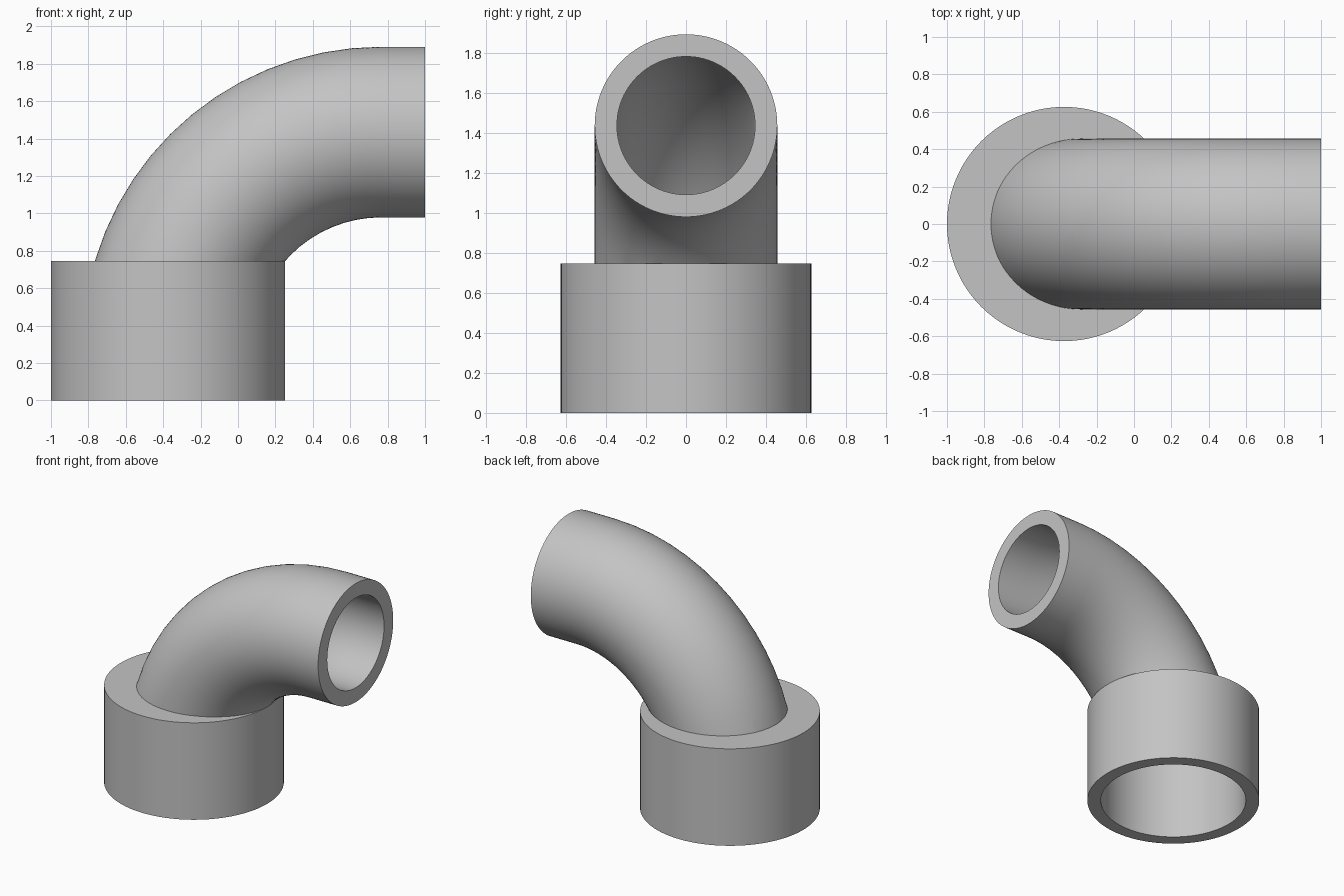
import bpy, bmesh
from math import cos, sin, pi
from mathutils import Vector

cube = bpy.data.objects.get("Cube")
if cube:
    bpy.data.objects.remove(cube, do_unlink=True)

SIDES = 96
BEND_STEPS = 16
BEND_RADIUS = 1.14
BEND_CENTRE = Vector((0.766, 0, 0.295))
SOCKET_X = BEND_CENTRE.x - BEND_RADIUS

grey = bpy.data.materials.new("plain_grey")
grey.use_nodes = True
colour = (0.55, 0.55, 0.55, 1)
grey.diffuse_color = colour
grey.node_tree.nodes["Principled BSDF"].inputs["Base Color"].default_value = colour


def loft(name, rings):
    """Skin a list of (centre, outward axis, radius) rings into a closed solid."""
    bm = bmesh.new()
    loops = []
    for centre, axis, radius in rings:
        loops.append([bm.verts.new(centre + radius * (axis * cos(2 * pi * i / SIDES)
                      + Vector((0, sin(2 * pi * i / SIDES), 0)))) for i in range(SIDES)])
    for low, high in zip(loops, loops[1:]):
        for i in range(SIDES):
            j = (i + 1) % SIDES
            bm.faces.new((low[i], low[j], high[j], high[i]))
    bm.faces.new(loops[0])
    bm.faces.new(loops[-1])
    bmesh.ops.recalc_face_normals(bm, faces=bm.faces[:])
    mesh = bpy.data.meshes.new(name)
    bm.to_mesh(mesh)
    bm.free()
    mesh.materials.append(grey)
    obj = bpy.data.objects.new(name, mesh)
    bpy.context.collection.objects.link(obj)
    return obj


def drum(name, radius, bottom, top):
    axis = Vector((-1, 0, 0))
    return loft(name, [(Vector((SOCKET_X, 0, z)), axis, radius) for z in (bottom, top)])


def bent_rod(name, radius, end_x):
    rings = []
    for k in range(BEND_STEPS + 1):
        t = pi / 2 * k / BEND_STEPS
        axis = Vector((-cos(t), 0, sin(t)))
        rings.append((BEND_CENTRE + axis * BEND_RADIUS, axis, radius))
    rings.append((Vector((end_x, 0, rings[-1][0].z)), Vector((0, 0, 1)), radius))
    return loft(name, rings)


def combine(body, tool, operation):
    mod = body.modifiers.new(operation.lower(), 'BOOLEAN')
    mod.operation = operation
    mod.solver = 'EXACT'
    mod.object = tool
    bpy.context.view_layer.objects.active = body
    bpy.ops.object.modifier_apply(modifier=mod.name)
    bpy.data.objects.remove(tool, do_unlink=True)


# Socket collar and bent pipe joined, then hollowed out
fitting = drum("elbow_fitting", 0.626, 0, 0.745)
combine(fitting, bent_rod("bent_pipe", 0.456, 1.0), 'UNION')
combine(fitting, drum("socket_bore", 0.528, -0.1, 0.64), 'DIFFERENCE')
combine(fitting, bent_rod("pipe_bore", 0.345, 1.1), 'DIFFERENCE')

# Smooth walls with crisp rims
bpy.ops.object.select_all(action='DESELECT')
fitting.select_set(True)
bpy.context.view_layer.objects.active = fitting
bpy.ops.object.shade_smooth_by_angle(angle=pi / 6)
